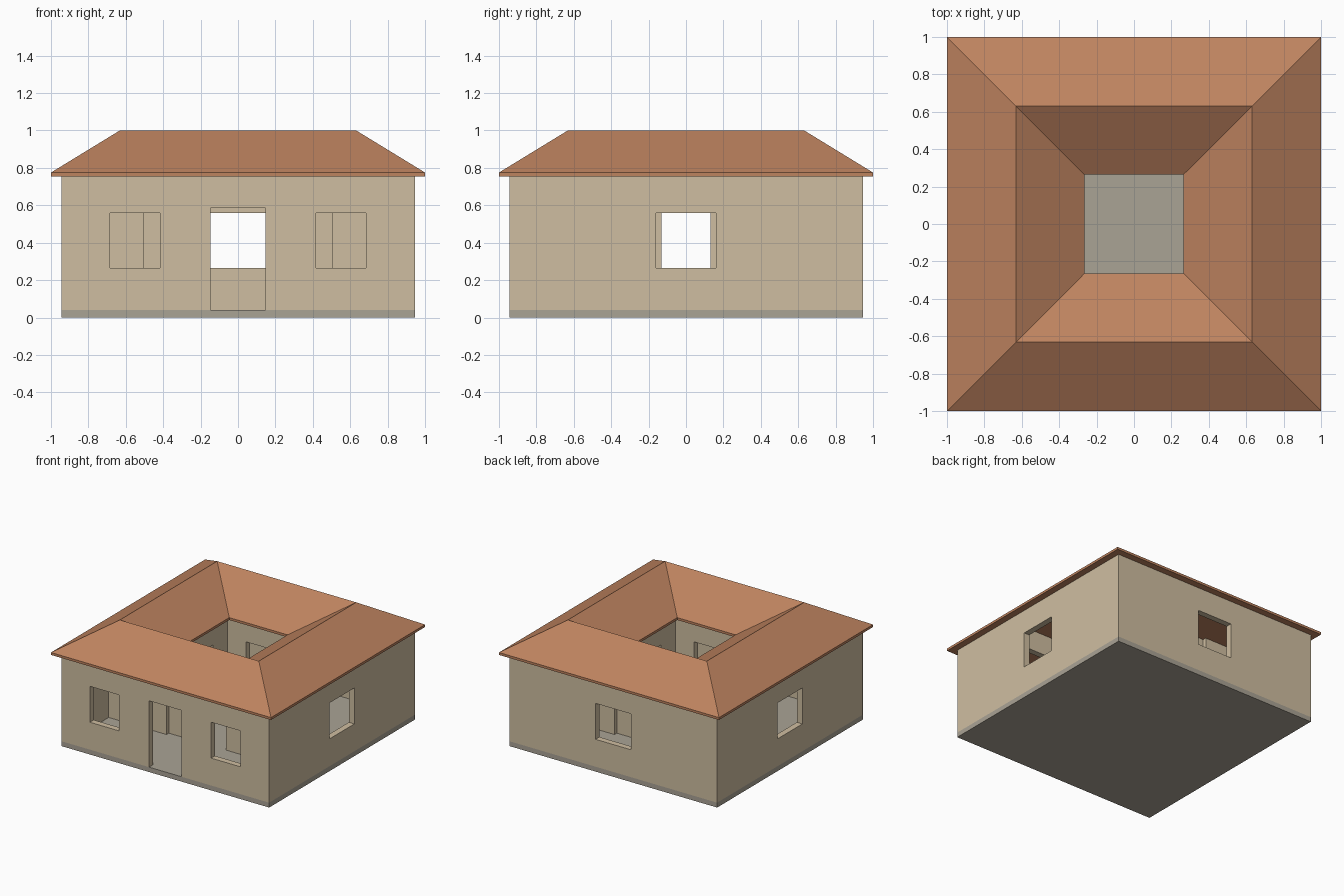
import bpy, bmesh

if "Cube" in bpy.data.objects:
    bpy.data.objects.remove(bpy.data.objects["Cube"])


def material(name, rgb):
    """Flat colour from 0-255 sRGB values, stored as linear."""
    mat = bpy.data.materials.new(name)
    lin = [((c / 255 + 0.055) / 1.055) ** 2.4 for c in rgb]
    mat.diffuse_color = (*lin, 1)
    mat.use_nodes = True
    mat.node_tree.nodes["Principled BSDF"].inputs["Base Color"].default_value = mat.diffuse_color
    return mat


PLASTER = material("tan plaster", (207, 190, 161))
STONE = material("grey stone", (170, 163, 149))
TILE = material("terracotta tile", (190, 131, 95))

FLOOR, EAVE, DOOR_TOP = 0.04, 0.755, 0.585
SILL, WIN_TOP = 0.265, 0.56


def finish(name, bm, mat):
    bmesh.ops.recalc_face_normals(bm, faces=bm.faces)
    mesh = bpy.data.meshes.new(name)
    bm.to_mesh(mesh)
    bm.free()
    mesh.materials.append(mat)
    obj = bpy.data.objects.new(name, mesh)
    bpy.context.collection.objects.link(obj)
    return obj


def box(name, x, y, z, mat):
    """Box from (min, max) pairs."""
    bm = bmesh.new()
    bmesh.ops.create_cube(bm, size=1)
    for v in bm.verts:
        v.co = [r[0] if c < 0 else r[1] for c, r in zip(v.co, (x, y, z))]
    return finish(name, bm, mat)


def square_ring(name, profile, mat):
    """Sweep a closed (half_width, z) profile around a square."""
    bm = bmesh.new()
    loops = [[bm.verts.new((sx * h, sy * h, z)) for h, z in profile]
             for sx, sy in ((-1, -1), (1, -1), (1, 1), (-1, 1))]
    n = len(profile)
    for i in range(4):
        a, b = loops[i], loops[(i + 1) % 4]
        for j in range(n):
            k = (j + 1) % n
            bm.faces.new((a[j], b[j], b[k], a[k]))
    return finish(name, bm, mat)


def cut(obj, x, y, z):
    """Cut a box-shaped opening through a wall."""
    cutter = box("opening_cutter", x, y, z, PLASTER)
    cutter.hide_render = True
    mod = obj.modifiers.new("opening", 'BOOLEAN')
    mod.operation, mod.solver, mod.object = 'DIFFERENCE', 'EXACT', cutter
    bpy.context.view_layer.objects.active = obj
    bpy.ops.object.modifier_apply(modifier=mod.name)
    bpy.data.objects.remove(cutter)


def wall_ring(name, outer, inner):
    return square_ring(name, [(outer, FLOOR), (outer, EAVE),
                              (inner, EAVE), (inner, FLOOR)], PLASTER)


# Ground slab, also the courtyard floor
box("base_slab", (-0.945, 0.945), (-0.945, 0.945), (0, FLOOR), STONE)

# Outer walls: front door, two front windows, one window on each other side
outer = wall_ring("outer_walls", 0.945, 0.895)
DOOR = (FLOOR - 0.02, DOOR_TOP)
WINDOW = (SILL, WIN_TOP)
cut(outer, (-0.147, 0.147), (-1, -0.8), DOOR)
cut(outer, (-0.16, 0.16), (0.8, 1), WINDOW)
for side in (-1, 1):
    span = sorted((side * 0.418, side * 0.685))
    cut(outer, span, (-1, -0.8), WINDOW)
    cut(outer, sorted((side * 0.8, side)), (-0.16, 0.16), WINDOW)

# Courtyard walls with a doorway on each side
inner = wall_ring("courtyard_walls", 0.37, 0.32)
for side in (-1, 1):
    depth = sorted((side * 0.28, side * 0.42))
    cut(inner, (-0.15, 0.15), depth, DOOR)
    cut(inner, depth, (-0.13, 0.13), DOOR)

# Room partitions, each with a doorway in the middle
for sx, xn in ((-1, "left"), (1, "right")):
    for sy, yn in ((-1, "front"), (1, "back")):
        part = box(f"partition_{yn}_{xn}", sorted((sx * 0.37, sx * 0.895)),
                   sorted((sy * 0.35, sy * 0.40)), (FLOOR, EAVE), PLASTER)
        cut(part, sorted((sx * 0.507, sx * 0.765)),
            sorted((sy * 0.3, sy * 0.45)), DOOR)

# Roof: hipped ring sloping both outwards and into the courtyard
square_ring("roof", [(1, EAVE), (1, 0.775), (0.632, 1),
                     (0.265, 0.775), (0.265, EAVE)], TILE)
